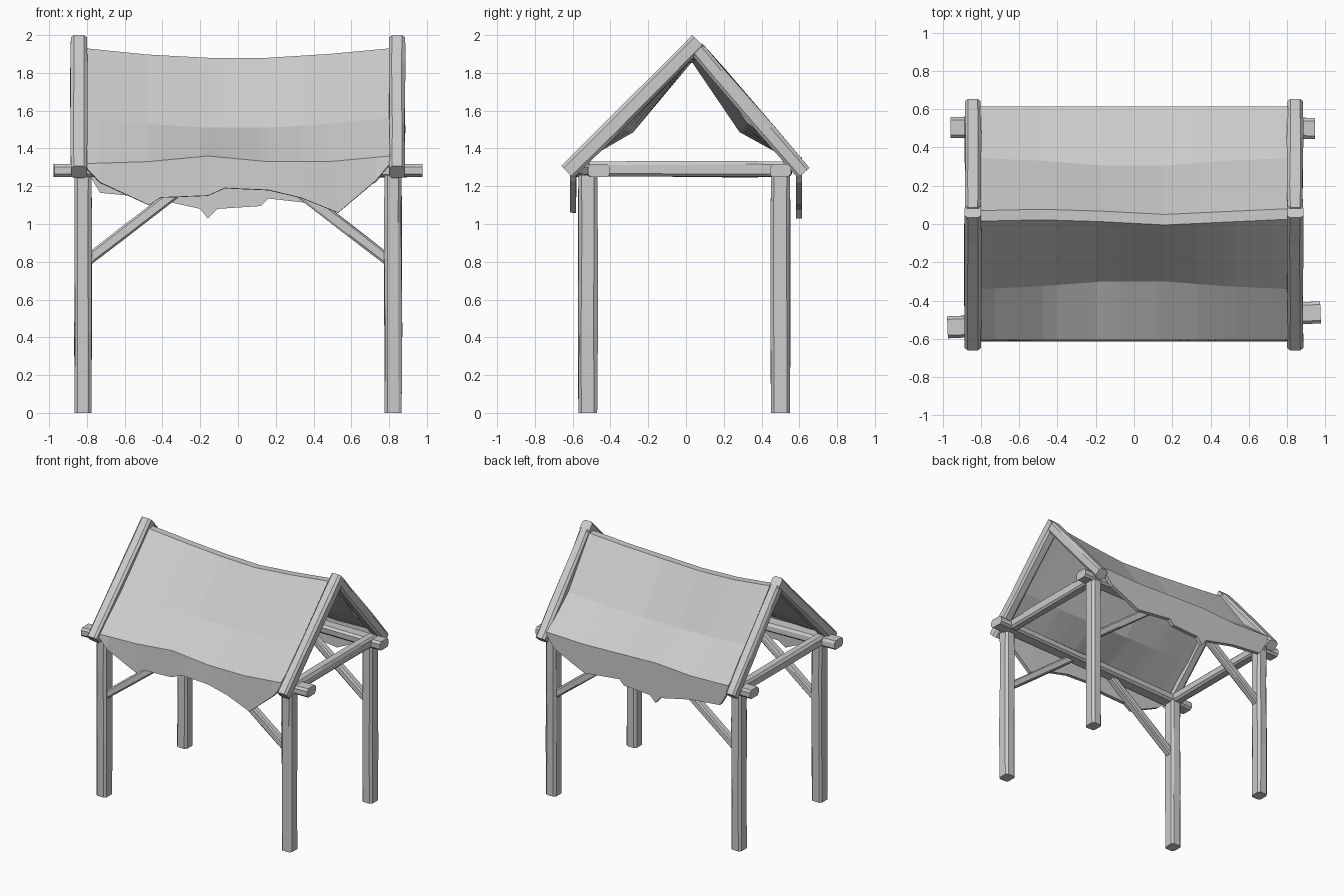
import bpy, bmesh, random
from mathutils import Vector

if "Cube" in bpy.data.objects:
    bpy.data.objects.remove(bpy.data.objects["Cube"])

random.seed(4)


def make_object(name, bm):
    bmesh.ops.recalc_face_normals(bm, faces=bm.faces)
    mesh = bpy.data.meshes.new(name)
    bm.to_mesh(mesh)
    bm.free()
    obj = bpy.data.objects.new(name, mesh)
    bpy.context.collection.objects.link(obj)
    return obj


def beam(name, a, b, w, h, side, chamfer=0.016, wear=0.004):
    """Hewn timber from a to b: chamfered section, slightly uneven along its length."""
    a, b, side = Vector(a), Vector(b), Vector(side)
    d = (b - a).normalized()
    u = (side - d * side.dot(d)).normalized()
    v = d.cross(u)
    w, h, c = w / 2, h / 2, chamfer
    section = [(w, h - c), (w - c, h), (c - w, h), (-w, h - c),
               (-w, c - h), (c - w, -h), (w - c, -h), (w, c - h)]
    bm = bmesh.new()
    rings = []
    for t in (0, 0.34, 0.8, 1):
        j = wear if 0 < t < 1 else 0
        rings.append([bm.verts.new(a.lerp(b, t)
                                   + u * (p + random.uniform(-j, j))
                                   + v * (q + random.uniform(-j, j)))
                      for p, q in section])
    for r, s in zip(rings, rings[1:]):
        for i in range(8):
            k = (i + 1) % 8
            bm.faces.new((r[i], r[k], s[k], s[i]))
    bm.faces.new(rings[0])
    bm.faces.new(rings[-1])
    return make_object(name, bm)


X, Y = (1, 0, 0), (0, 1, 0)

for sx, side in ((-1, "left"), (1, "right")):
    for y, end in ((-0.52, "front"), (0.5, "back")):
        # Posts and diagonal braces
        beam(f"{end}_{side}_post", (sx * 0.821, y, 0), (sx * 0.821, y, 1.26), 0.09, 0.1, X)
        beam(f"{end}_{side}_brace", (sx * 0.80, y, 0.805), (sx * 0.21, y, 1.26),
             0.06, 0.058, Y, 0.01, 0.002)
    # Tie beam across the gable
    beam(f"{side}_tie_beam", (sx * 0.83, -0.51, 1.29), (sx * 0.83, 0.52, 1.29), 0.08, 0.08, X)
    # Rafters, the front one running over the peak
    rx = sx * 0.8425
    beam(f"front_{side}_rafter", (rx, -0.628, 1.275), (rx, 0.065, 1.968), 0.085, 0.09, X)
    beam(f"back_{side}_rafter", (rx, 0.623, 1.27), (rx, 0.055, 1.93), 0.082, 0.082, X)

# Long beams with projecting ends
beam("front_long_beam", (-0.975, -0.54, 1.283), (0.975, -0.462, 1.283), 0.115, 0.07, Y)
beam("back_long_beam", (-0.96, 0.505, 1.283), (0.945, 0.5, 1.283), 0.11, 0.07, Y)

# Sagging cloth: values at six evenly spaced stations along x
stations = [-0.805, -0.48, -0.16, 0.16, 0.48, 0.805]
ridge_z = [1.93, 1.897, 1.88, 1.88, 1.9, 1.93]
ridge_y = [0.015, 0.022, 0.012, -0.005, 0.01, 0.025]
mid_z = [1.56, 1.53, 1.51, 1.51, 1.53, 1.56]
mid_y = [0.34, 0.325, 0.3, 0.3, 0.325, 0.34]
eave_front = [1.32, 1.33, 1.36, 1.33, 1.33, 1.36]
eave_back = [1.34, 1.33, 1.35, 1.34, 1.33, 1.34]
# Ragged hems as (x, z)
hem_front = [(-0.805, 1.3), (-0.73, 1.22), (-0.47, 1.1), (-0.41, 1.14), (-0.16, 1.15),
             (-0.07, 1.19), (0.16, 1.18), (0.33, 1.14), (0.53, 1.06), (0.73, 1.23), (0.805, 1.32)]
hem_back = [(-0.805, 1.29), (-0.73, 1.165), (-0.47, 1.14), (-0.2, 1.08), (-0.16, 1.03),
            (-0.11, 1.08), (0.12, 1.095), (0.16, 1.135), (0.47, 1.1), (0.73, 1.22), (0.805, 1.31)]


def sample(x, xs, vs):
    for x0, x1, v0, v1 in zip(xs, xs[1:], vs, vs[1:]):
        if x <= x1:
            return v0 + (v1 - v0) * (x - x0) / (x1 - x0)
    return vs[-1]


columns = sorted(set(stations) | {p[0] for p in hem_front + hem_back})
bm = bmesh.new()
grid = []
for x in columns:
    rz, ry, mz, my, ef, eb = (sample(x, stations, v) for v in
                              (ridge_z, ridge_y, mid_z, mid_y, eave_front, eave_back))
    hf, hb = (sample(x, *zip(*h)) for h in (hem_front, hem_back))
    profile = [(-0.615, hf), (-0.605, ef), (-my, mz), (ry, rz),
               (ry + 0.055, rz), (my + 0.005, mz), (0.615, eb), (0.615, hb)]
    grid.append([bm.verts.new((x, y, z)) for y, z in profile])
for p, q in zip(grid, grid[1:]):
    for j in range(7):
        bm.faces.new((p[j], q[j], q[j + 1], p[j + 1]))
cloth = make_object("cloth_roof", bm)
if sum(f.normal.z * f.area for f in cloth.data.polygons) < 0:
    cloth.data.flip_normals()
solid = cloth.modifiers.new("thickness", 'SOLIDIFY')
solid.thickness = 0.032
solid.offset = -1
